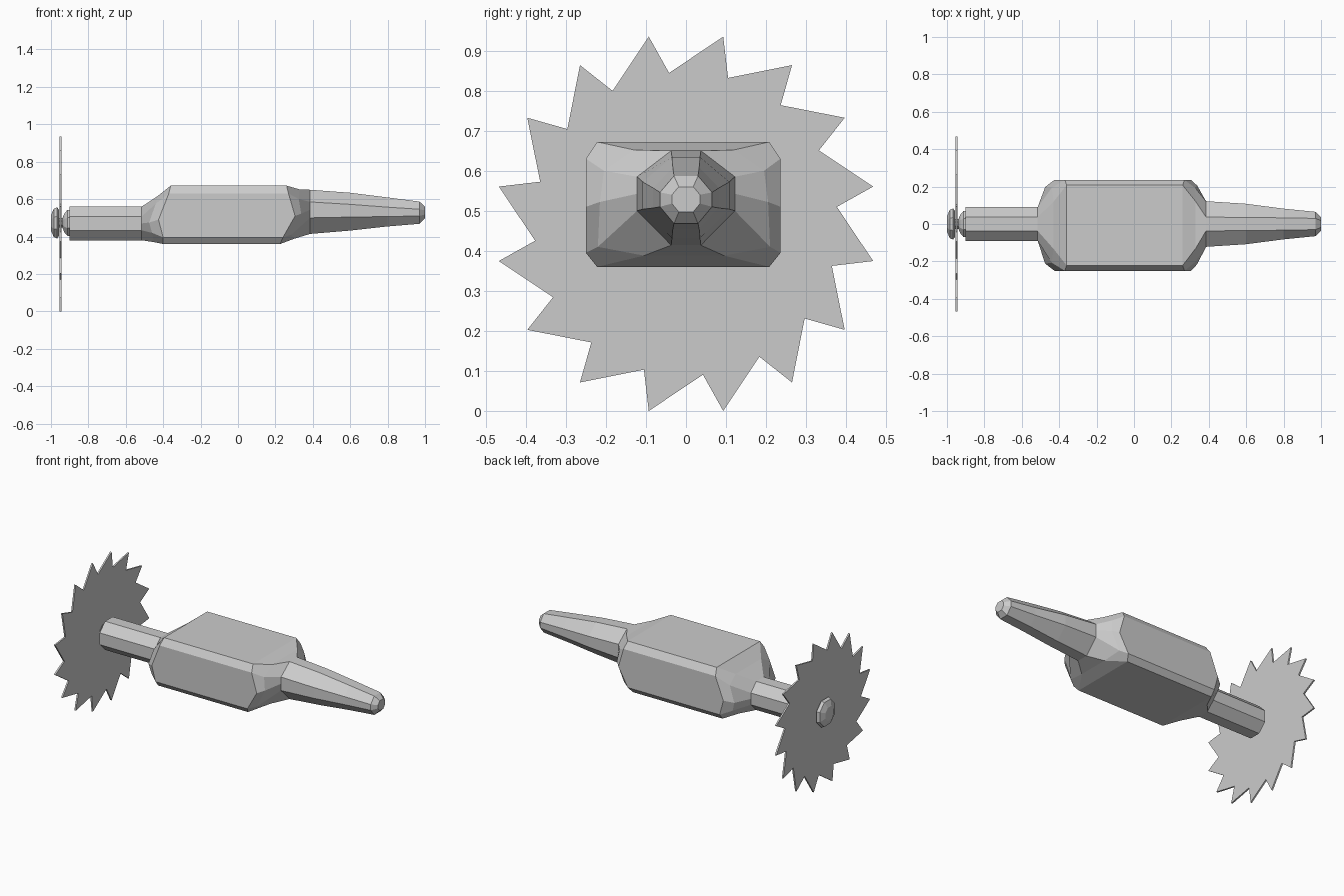
import bpy, bmesh
from math import sin, cos, pi, radians

if "Cube" in bpy.data.objects:
    bpy.data.objects.remove(bpy.data.objects["Cube"])


def finish(bm, name):
    bmesh.ops.recalc_face_normals(bm, faces=bm.faces)
    mesh = bpy.data.meshes.new(name)
    bm.to_mesh(mesh)
    bm.free()
    obj = bpy.data.objects.new(name, mesh)
    bpy.context.collection.objects.link(obj)
    return obj


def loft(name, rings):
    """Skin a list of closed rings of points and cap both ends."""
    bm = bmesh.new()
    loops = [[bm.verts.new(p) for p in r] for r in rings]
    n = len(loops[0])
    for a, b in zip(loops, loops[1:]):
        for i in range(n):
            j = (i + 1) % n
            bm.faces.new((a[i], a[j], b[j], b[i]))
    bm.faces.new(loops[0])
    bm.faces.new(loops[-1])
    return finish(bm, name)


def mirrored(half, yc=0.0):
    """Half section (x, y, z) top to bottom -> full ring mirrored about y = yc."""
    return ([(x, yc + y, z) for x, y, z in half]
            + [(x, yc - y, z) for x, y, z in reversed(half)])


def oct_half(x, w, top_w, z_top, z_up, z_low, z_bot):
    """Half of an eight-sided section with a midpoint on its side."""
    return [(x, top_w, z_top), (x, w, z_up), (x, w, (z_up + z_low) / 2),
            (x, w, z_low), (x, top_w, z_bot)]


# Shaft, motor housing and handle as one faceted skin
shaft = (0.09, 0.037, 0.56, 0.507, 0.433, 0.38)
hull = [
    mirrored(oct_half(-0.90, *shaft)),
    mirrored(oct_half(-0.515, *shaft)),
    mirrored([(-0.43, 0.126, 0.616), (-0.44, 0.20, 0.575), (-0.475, 0.205, 0.475),
              (-0.46, 0.20, 0.42), (-0.45, 0.12, 0.37)], -0.007),
    mirrored([(-0.36, 0.215, 0.672), (-0.37, 0.243, 0.63), (-0.425, 0.243, 0.49),
              (-0.40, 0.243, 0.395), (-0.40, 0.215, 0.36)], -0.007),
    mirrored([(0.26, 0.215, 0.672), (0.27, 0.243, 0.63), (0.305, 0.243, 0.51),
              (0.24, 0.243, 0.395), (0.225, 0.215, 0.36)], -0.007),
    mirrored([(0.33, 0.125, 0.652), (0.325, 0.20, 0.60), (0.338, 0.21, 0.522),
              (0.285, 0.215, 0.41), (0.30, 0.10, 0.388)], -0.005),
    mirrored(oct_half(0.385, 0.122, 0.037, 0.65, 0.585, 0.50, 0.414)),
    mirrored(oct_half(0.60, 0.108, 0.035, 0.634, 0.572, 0.504, 0.432)),
    mirrored(oct_half(0.80, 0.082, 0.033, 0.609, 0.557, 0.507, 0.454)),
    mirrored(oct_half(0.97, 0.065, 0.030, 0.587, 0.546, 0.510, 0.468)),
    mirrored(oct_half(1.00, 0.035, 0.018, 0.560, 0.540, 0.518, 0.497)),
]
loft("saw_body", hull)

# Toothed saw blade
bm = bmesh.new()
ZC = 0.4675
pts = []
for k in range(16):
    for ang, r in ((11.25, 0.4765), (16.1, 0.379)):
        t = radians(ang + 22.5 * k)
        pts.append((-0.955, r * sin(t), ZC + r * cos(t)))
face = bm.faces.new([bm.verts.new(p) for p in pts])
ext = bmesh.ops.extrude_face_region(bm, geom=[face])
bmesh.ops.translate(bm, vec=(0.010, 0, 0),
                    verts=[v for v in ext["geom"] if isinstance(v, bmesh.types.BMVert)])
finish(bm, "saw_blade")


def turned(name, profile, zc=0.473, sides=8):
    """Eight-sided part turned about the x axis."""
    loft(name, [[(x, r * sin(2 * pi * (i + 0.5) / sides), zc + r * cos(2 * pi * (i + 0.5) / sides))
                 for i in range(sides)] for x, r in profile])


# Outer bolt head, spindle and inner collar
turned("bolt_head", [(-1.0, 0.045), (-0.985, 0.082), (-0.967, 0.09), (-0.957, 0.075)])
turned("spindle", [(-0.965, 0.028), (-0.92, 0.028)])
turned("collar", [(-0.938, 0.03), (-0.928, 0.055), (-0.912, 0.075), (-0.90, 0.075)])
